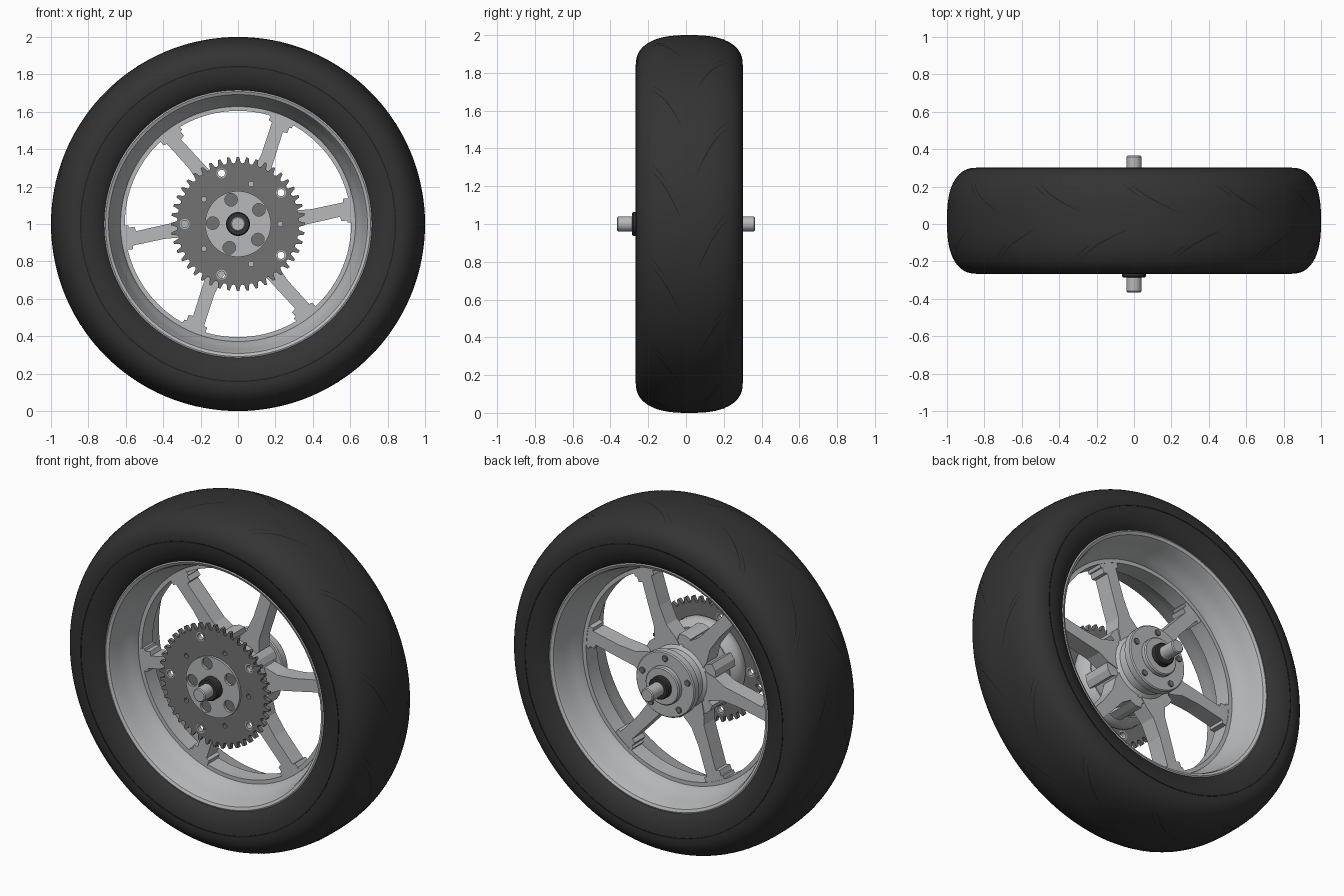
import bpy, bmesh, math
from math import sin, cos, pi, radians

if "Cube" in bpy.data.objects:
    bpy.data.objects.remove(bpy.data.objects["Cube"])

MID = 0.0175  # middle plane of the tyre along y


def material(name, v):
    m = bpy.data.materials.new(name)
    m.diffuse_color = (v[0], v[1], v[2], 1)
    m.use_nodes = True
    m.node_tree.nodes["Principled BSDF"].inputs["Base Color"].default_value = m.diffuse_color
    return m


RUBBER = material("rubber", (0.033, 0.033, 0.033))
GROOVE = material("groove black", (0.014, 0.014, 0.014))
SILVER = material("cast silver", (0.47, 0.48, 0.49))
STEEL = material("sprocket grey", (0.17, 0.17, 0.17))


def add_mesh(name, bm, mat, smooth=None):
    bmesh.ops.remove_doubles(bm, verts=bm.verts, dist=1e-5)
    bmesh.ops.recalc_face_normals(bm, faces=bm.faces)
    me = bpy.data.meshes.new(name)
    bm.to_mesh(me)
    bm.free()
    ob = bpy.data.objects.new(name, me)
    bpy.context.collection.objects.link(ob)
    me.materials.append(mat)
    if smooth:
        bpy.ops.object.select_all(action='DESELECT')
        ob.select_set(True)
        bpy.context.view_layer.objects.active = ob
        bpy.ops.object.shade_smooth_by_angle(angle=radians(smooth))
    return ob


def lathe(name, profile, mat, n=64):
    """Revolve a closed (radius, y) profile round the axle."""
    bm = bmesh.new()
    rings = [[bm.verts.new((r * cos(2 * pi * i / n), y, 1 + r * sin(2 * pi * i / n)))
              for r, y in profile] for i in range(n)]
    k = len(profile)
    for i in range(n):
        a, b = rings[i], rings[(i + 1) % n]
        for j in range(k):
            if profile[j][0] + profile[(j + 1) % k][0] > 0:
                bm.faces.new((a[j], a[(j + 1) % k], b[(j + 1) % k], b[j]))
    return add_mesh(name, bm, mat, 35)


def drum(name, r, y0, y1, mat, n=48, bevel=0.006):
    b = bevel
    return lathe(name, [(0, y0), (r - b, y0), (r, y0 + b), (r, y1 - b), (r - b, y1), (0, y1)], mat, n)


def plate(name, loops, y0, y1, mat):
    """Extrude flat (x, z) outlines, extra loops become holes."""
    cu = bpy.data.curves.new(name, 'CURVE')
    cu.dimensions = '2D'
    cu.fill_mode = 'BOTH'
    cu.extrude = (y1 - y0) / 2
    for pts in loops:
        sp = cu.splines.new('POLY')
        sp.points.add(len(pts) - 1)
        for p, (x, z) in zip(sp.points, pts):
            p.co = (x, z, 0, 1)
        sp.use_cyclic_u = True
    tmp = bpy.data.objects.new(name + "_tmp", cu)
    bpy.context.collection.objects.link(tmp)
    bpy.context.view_layer.update()
    me = bpy.data.meshes.new_from_object(tmp.evaluated_get(bpy.context.evaluated_depsgraph_get()))
    bpy.data.objects.remove(tmp)
    bm = bmesh.new()
    bm.from_mesh(me)
    bpy.data.meshes.remove(me)
    for v in bm.verts:
        x, z, d = v.co
        v.co = (x, (y0 + y1) / 2 - d, 1 + z)
    ob = add_mesh(name, bm, mat)
    for p in ob.data.polygons:
        p.use_smooth = False
        p.material_index = 0
    return ob


def polar(r, deg):
    return r * cos(radians(deg)), r * sin(radians(deg))


def circle(r, cx=0, cz=0, n=20):
    return [(cx + r * cos(2 * pi * i / n), cz + r * sin(2 * pi * i / n)) for i in range(n)]


# Tyre: rounded crown, bulging sidewalls, beads at the rim
def tread_r(y):
    u = min(1, abs(y - MID) / 0.2825)
    return 0.85 + 0.15 * (1 - u ** 2.6) ** 0.4545


crown = []
for i in range(33):
    y = MID + 0.2825 * sin(pi * (i / 32 - 0.5))
    crown.append((tread_r(y), y))
side = [(0.83, 0.2825), (0.79, 0.277), (0.75, 0.262), (0.72, 0.243), (0.705, 0.225), (0.705, 0.19)]
tyre = crown + [(r, MID + w) for r, w in side] + [(r, MID - w) for r, w in reversed(side)]
lathe("tyre", tyre, RUBBER, 144)

# Thin moulding lines on both sidewalls
for s, label in ((-1, "front"), (1, "rear")):
    y = MID + s * 0.2815
    lathe("sidewall_line_" + label, [(0.838, y), (0.838, y + s * 0.003),
          (0.845, y + s * 0.003), (0.845, y)], GROOVE, 144)

# Slanted tread cuts, twelve per side, each a long and a short sliver
bm = bmesh.new()


def sliver(theta, s, t0, t1, half):
    rows = []
    for i in range(9):
        f = i / 8
        t = t0 + (t1 - t0) * f
        y = MID + s * (0.205 - 0.165 * t)
        a = theta + 0.28 * (1 - t) + 0.03 * sin(pi * t)
        w = half * (sin(pi * f) * 0.8 + 0.2 * (1 - f)) + 0.0005
        rows.append([bm.verts.new((r * cos(b), yy, 1 + r * sin(b)))
                     for b, yy in ((a - 0.5 * w, y - s * w), (a + 0.5 * w, y + s * w))
                     for r in [tread_r(yy) + 0.002]])
    for p, q in zip(rows, rows[1:]):
        f = bm.faces.new((p[0], p[1], q[1], q[0]))
        f.normal_update()
        c = f.calc_center_median()
        if f.normal.x * c.x + f.normal.z * (c.z - 1) < 0:
            f.normal_flip()


for k in range(12):
    for s, start in ((-1, 1), (1, -14.5)):
        th = radians(start + 30 * k)
        sliver(th, s, 0, 1, 0.005)
        sliver(th + 0.04, s, 0.05, 0.5, 0.004)
me = bpy.data.meshes.new("tread_cuts")
bm.to_mesh(me)
bm.free()
me.materials.append(GROOVE)
bpy.context.collection.objects.link(bpy.data.objects.new("tread_cuts", me))

# Rim: flared lips, sloping barrel and a stepped centre band
half_rim = [(0.72, 0.236), (0.708, 0.24), (0.692, 0.232), (0.683, 0.21), (0.672, 0.16),
            (0.65, 0.10), (0.632, 0.066), (0.628, 0.05), (0.605, 0.05)]
rim = [(r, MID - w) for r, w in half_rim] + [(r, MID + w) for r, w in reversed(half_rim)]
lathe("rim", rim, SILVER, 128)

# Six slightly swept spokes with stepped feet
edge_a = [(0.12, -0.10), (0.22, -0.085), (0.29, -0.058), (0.40, -0.05), (0.545, -0.038),
          (0.55, -0.062), (0.58, -0.062), (0.582, -0.075), (0.612, -0.075)]
edge_b = [(0.612, 0.055), (0.575, 0.055), (0.573, 0.036), (0.545, 0.034), (0.40, 0.024),
          (0.29, 0.03), (0.22, 0.06), (0.12, 0.08)]
for k in range(6):
    c, s = polar(1, 8 + 60 * k)
    plate("spoke_%d" % (k + 1), [[(x * c - z * s, x * s + z * c) for x, z in edge_a + edge_b]],
          -0.035, 0.065, SILVER)

# Hub: lobed drum, carrier, rear neck and rear flange
lobes = []
for k in range(6):
    for r, d in ((0.215, -20), (0.215, -10), (0.245, -9), (0.25, 0), (0.245, 9), (0.215, 10), (0.215, 20)):
        lobes.append(polar(r, 38 + 60 * k + d))
plate("lobed_hub", [lobes], -0.12, 0.06, SILVER)
lathe("sprocket_carrier", [(0, -0.198), (0.25, -0.198), (0.255, -0.19), (0.255, -0.15),
      (0.235, -0.12), (0.22, -0.10), (0, -0.10)], SILVER)
lathe("rear_neck", [(0, 0.05), (0.20, 0.05), (0.165, 0.08), (0.155, 0.15), (0, 0.15)], SILVER)
drum("rear_flange", 0.192, 0.145, 0.195, SILVER)
drum("rear_boss", 0.11, 0.19, 0.225, SILVER)
for k in range(5):
    x, z = polar(0.155, 18 + 72 * k)
    bolt = drum("flange_bolt_%d" % (k + 1), 0.018, 0.19, 0.203, STEEL, 12, 0.002)
    bolt.location = (x, 0, z)

# Toothed sprocket with bolt holes
TEETH = 44
step = 360 / TEETH
outline = []
for k in range(TEETH):
    for r, f in ((0.324, -0.5), (0.329, -0.3), (0.357, -0.13), (0.359, 0.13), (0.329, 0.3)):
        outline.append(polar(r, (k + f) * step))
holes = [circle(0.027, *polar(0.285, 36 + 72 * k)) for k in range(5)]
holes += [circle(0.014, *polar(0.225, 72 * k), n=12) for k in range(5)]
plate("sprocket", [outline] + holes, -0.222, -0.198, STEEL)
for k in range(5):
    x, z = polar(0.285, 36 + 72 * k)
    bush = lathe("sprocket_bush_%d" % (k + 1), [(0.019, -0.224), (0.027, -0.224),
                 (0.027, -0.196), (0.019, -0.196)], SILVER, 20)
    bush.location = (x, 0, z)

# Silver centre cover with five round openings
plate("centre_cover", [circle(0.176, n=64)] + [circle(0.034, *polar(0.135, 34 + 72 * k))
      for k in range(5)], -0.236, -0.215, SILVER)

# Axle with dark seals at each end
drum("axle", 0.04, -0.365, 0.365, SILVER, 32)
for label, y0, y1 in (("front", -0.285, -0.22), ("rear", 0.21, 0.262)):
    lathe("seal_" + label, [(0.035, y0), (0.058, y0), (0.064, y0 + 0.006), (0.064, y1 - 0.006),
          (0.058, y1), (0.035, y1)], RUBBER, 40)
